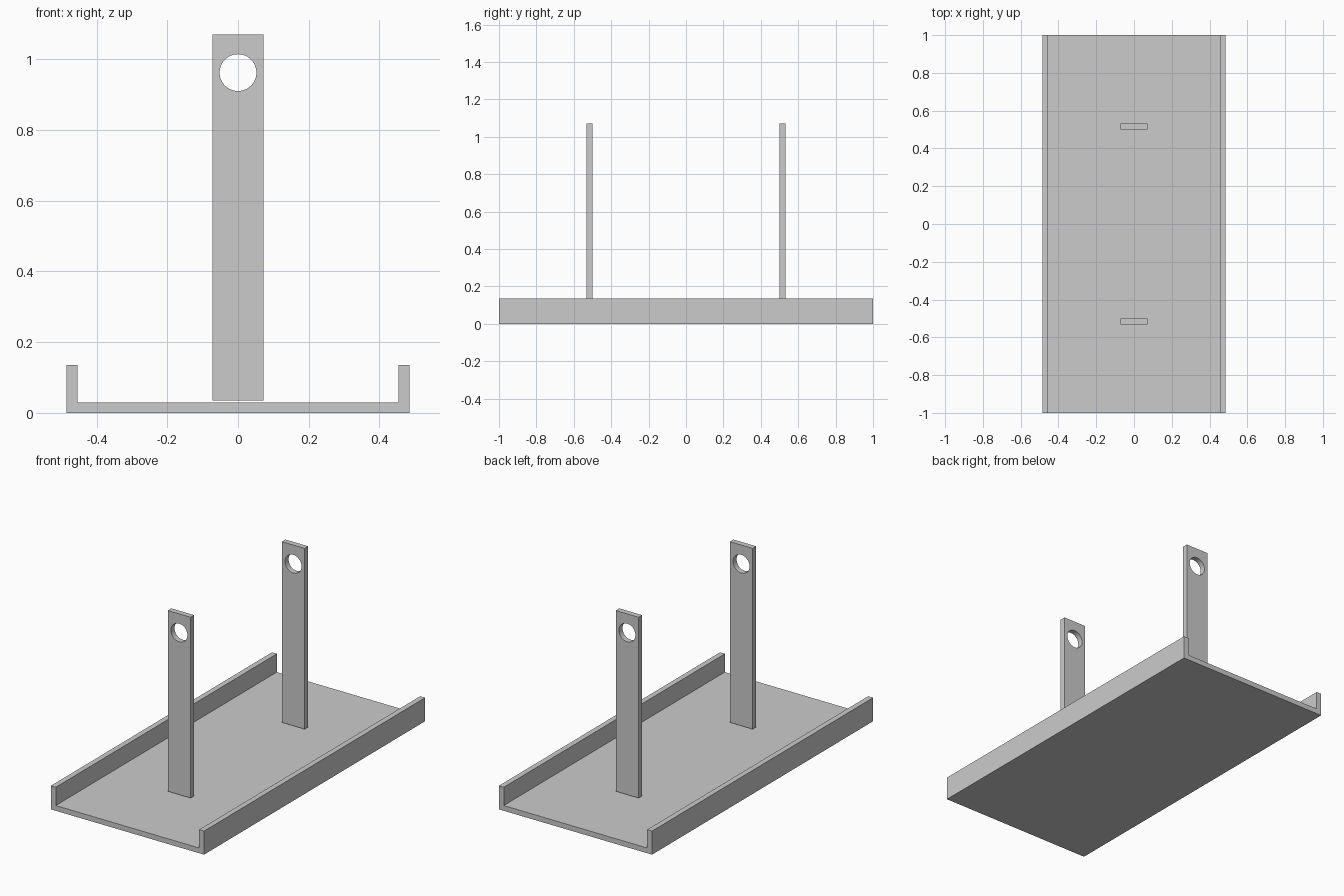
import bpy
from math import pi, sin, cos

if "Cube" in bpy.data.objects:
    bpy.data.objects.remove(bpy.data.objects["Cube"])


def extrude_profile(name, loops, y, depth):
    """Fill closed (x, z) loops and extrude them along y, centred on y."""
    curve = bpy.data.curves.new(name, 'CURVE')
    curve.dimensions = '2D'
    curve.fill_mode = 'BOTH'
    curve.extrude = depth / 2
    for pts in loops:
        spline = curve.splines.new('POLY')
        spline.points.add(len(pts) - 1)
        for p, (x, z) in zip(spline.points, pts):
            p.co = (x, z, 0, 1)
        spline.use_cyclic_u = True
    obj = bpy.data.objects.new(name, curve)
    bpy.context.collection.objects.link(obj)
    obj.location.y = y
    obj.rotation_euler.x = pi / 2
    bpy.ops.object.select_all(action='DESELECT')
    obj.select_set(True)
    bpy.context.view_layer.objects.active = obj
    bpy.ops.object.convert(target='MESH')
    bpy.ops.object.shade_smooth_by_angle(angle=pi / 6)
    return obj


# Tray: U-shaped channel section running the full length
half = [(0.485, 0), (0.485, 0.135), (0.454, 0.135), (0.454, 0.03)]
section = half + [(-x, z) for x, z in reversed(half)]
extrude_profile("tray", [section], 0, 2.0)

# Uprights: flat bars with a round hole near the top
bar = [(-0.072, 0.035), (0.072, 0.035), (0.072, 1.07), (-0.072, 1.07)]
N = 48
hole = [(0.052 * cos(2 * pi * i / N), 0.962 + 0.052 * sin(2 * pi * i / N))
        for i in range(N)]
for name, y in (("front_upright", -0.516), ("back_upright", 0.516)):
    extrude_profile(name, [bar, hole], y, 0.032)
